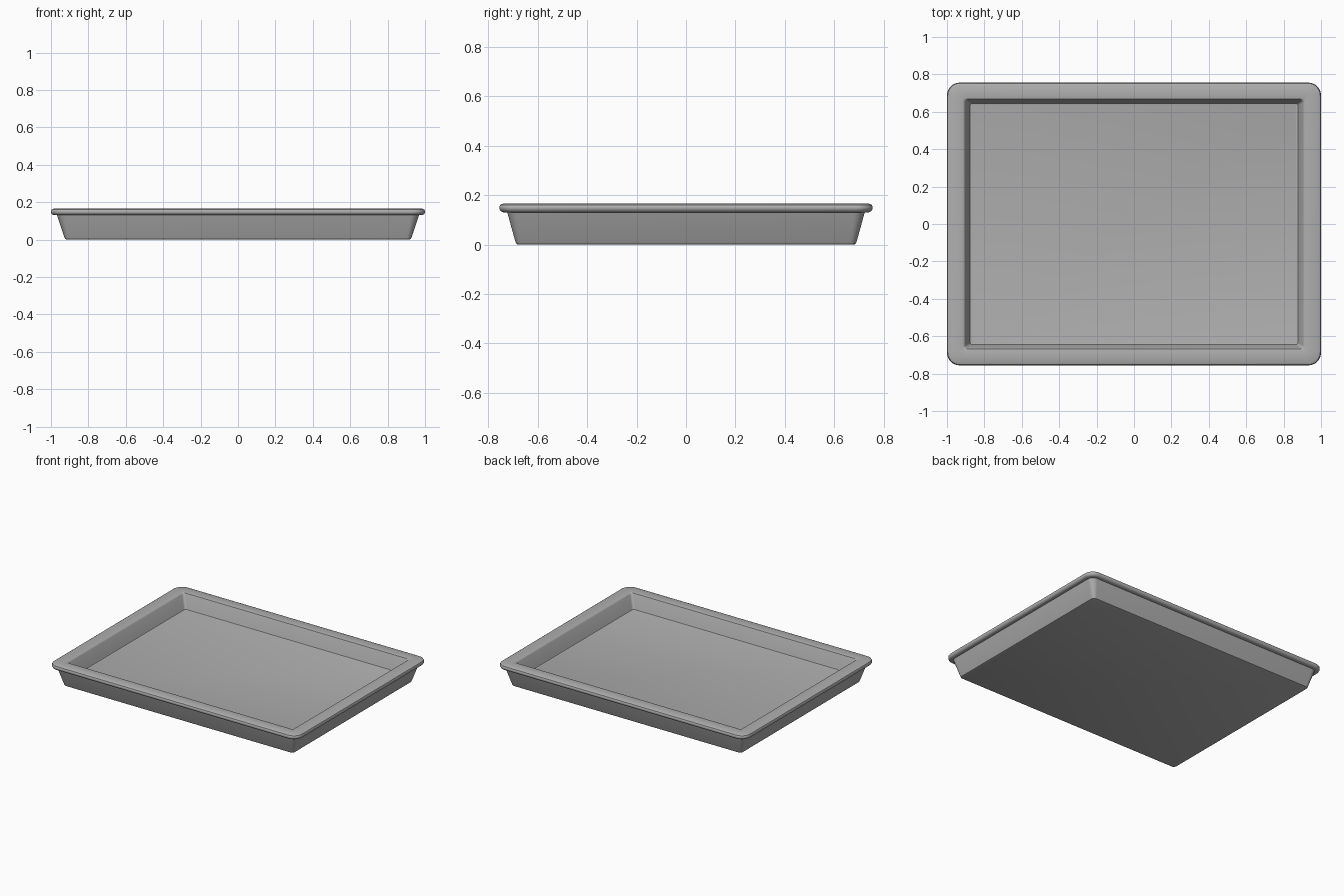
import bpy, bmesh, math

if "Cube" in bpy.data.objects:
    bpy.data.objects.remove(bpy.data.objects["Cube"])

SEGS = 8            # segments per rounded corner


def ring(bm, hx, hy, r, z):
    """Rounded rectangle of vertices at height z."""
    verts = []
    for q, (sx, sy) in enumerate([(1, 1), (-1, 1), (-1, -1), (1, -1)]):
        for i in range(SEGS + 1):
            a = math.pi / 2 * (q + i / SEGS)
            verts.append(bm.verts.new((sx * (hx - r) + r * math.cos(a),
                                       sy * (hy - r) + r * math.sin(a), z)))
    return verts


# Cross-section from underside, over the rim, to the floor: half length, half width, corner radius, height
profile = [
    (0.914, 0.680, 0.016, 0.000), (0.923, 0.687, 0.022, 0.003), (0.928, 0.691, 0.026, 0.012),
    (0.968, 0.724, 0.044, 0.131),                                  # outer wall
    (0.986, 0.742, 0.058, 0.131), (0.995, 0.751, 0.065, 0.136), (1.000, 0.756, 0.069, 0.145),
    (1.000, 0.756, 0.069, 0.153), (0.996, 0.752, 0.066, 0.161), (0.985, 0.741, 0.058, 0.166),  # rolled rim
    (0.918, 0.674, 0.022, 0.166), (0.909, 0.667, 0.017, 0.164), (0.903, 0.663, 0.015, 0.158),
    (0.880, 0.648, 0.013, 0.066), (0.876, 0.645, 0.011, 0.060), (0.869, 0.639, 0.009, 0.058),  # inner wall
]

# Tray body
bm = bmesh.new()
rings = [ring(bm, *p) for p in profile]
for a, b in zip(rings, rings[1:]):
    n = len(a)
    for i in range(n):
        j = (i + 1) % n
        bm.faces.new((a[i], a[j], b[j], b[i]))
bm.faces.new(rings[0][::-1])   # underside
bm.faces.new(rings[-1])        # floor
bmesh.ops.recalc_face_normals(bm, faces=bm.faces)

mesh = bpy.data.meshes.new("tray")
bm.to_mesh(mesh)
bm.free()
tray = bpy.data.objects.new("tray", mesh)
bpy.context.collection.objects.link(tray)

# Dark grey finish
grey = bpy.data.materials.new("dark_grey")
grey.diffuse_color = (0.43, 0.43, 0.43, 1)
grey.use_nodes = True
grey.node_tree.nodes["Principled BSDF"].inputs["Base Color"].default_value = grey.diffuse_color
mesh.materials.append(grey)

bpy.context.view_layer.objects.active = tray
tray.select_set(True)
bpy.ops.object.shade_smooth_by_angle(angle=math.radians(35))
